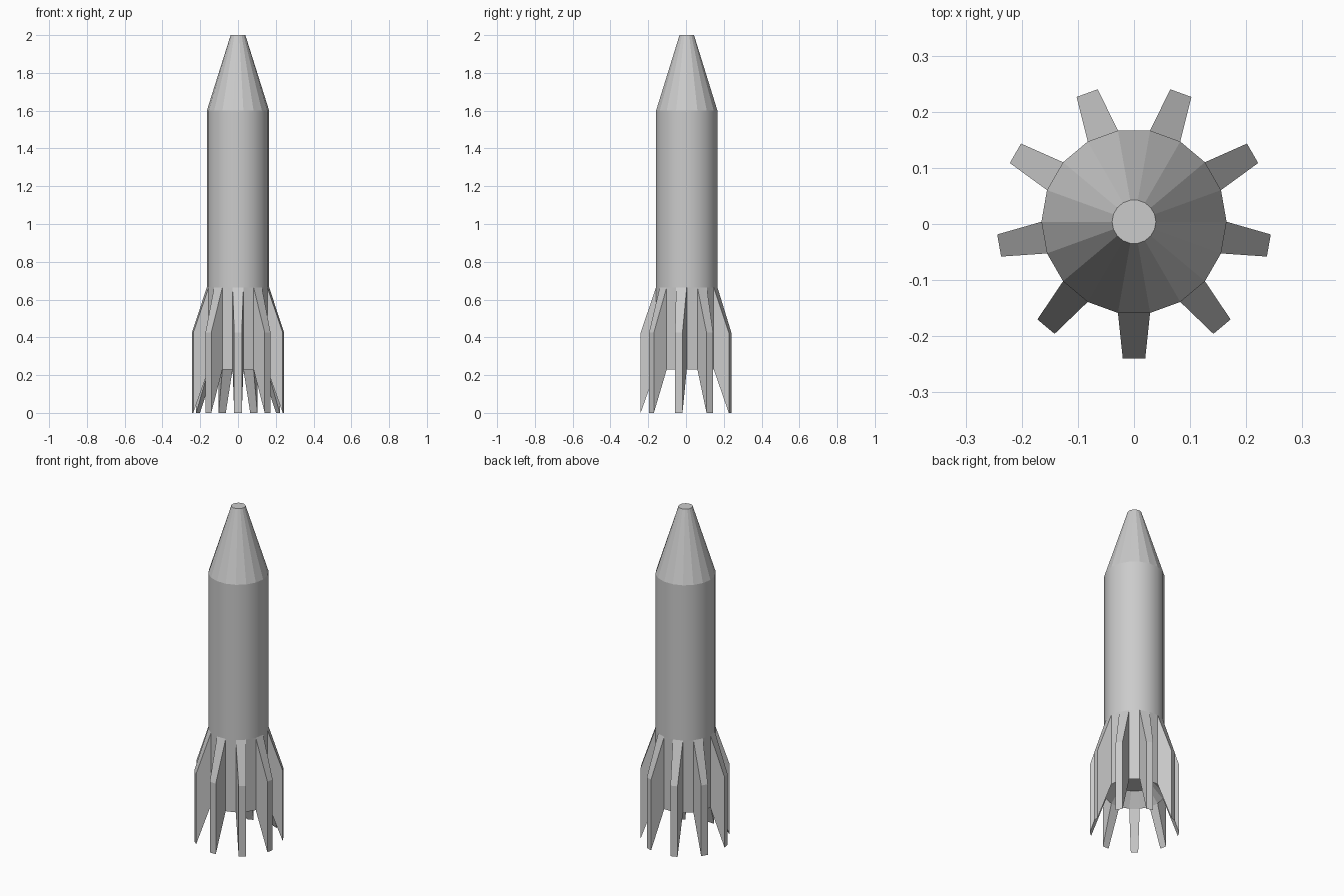
import bpy, bmesh
from math import sin, cos, tau, pi, radians
from mathutils import Vector

if "Cube" in bpy.data.objects:
    bpy.data.objects.remove(bpy.data.objects["Cube"])

SIDES = 18
CY = 0.004      # the odd fin count shifts the axis slightly
R = 0.165       # hull radius


def loft(bm, profile, cap_start=False, cap_end=False):
    """Stack rings of (radius, z); return the side faces per band."""
    rings = [[bm.verts.new((r * cos(tau * i / SIDES), r * sin(tau * i / SIDES), z))
              for i in range(SIDES)] for r, z in profile]
    bands = []
    for a, b in zip(rings, rings[1:]):
        bands.append([bm.faces.new((a[i], a[(i + 1) % SIDES], b[(i + 1) % SIDES], b[i]))
                      for i in range(SIDES)])
    if cap_start:
        bm.faces.new(rings[0][::-1])
    if cap_end:
        bm.faces.new(rings[-1])
    return bands


def finish(bm, name):
    bm.normal_update()
    mesh = bpy.data.meshes.new(name)
    bm.to_mesh(mesh)
    bm.free()
    obj = bpy.data.objects.new(name, mesh)
    obj.location.y = CY
    bpy.context.collection.objects.link(obj)
    return obj


# Hull with recessed engine well; upper tube is smooth shaded
bm = bmesh.new()
well, tail, tube = loft(bm, [(0.10, 0.305), (R, 0.23), (R, 0.665), (R, 1.6)], cap_start=True)
for f in tube:
    f.smooth = True

# Nine fins, pulled out of every other tail face
bm.normal_update()
for k in range(9):
    ang = radians(30 + 40 * k)
    out = Vector((cos(ang), sin(ang), 0))
    side = Vector((-sin(ang), cos(ang), 0))
    face = next(f for f in tail if f.is_valid and f.normal.dot(out) > 0.999)
    tip = bmesh.ops.extrude_discrete_faces(bm, faces=[face])["faces"][0]
    for v in tip.verts:
        s = 0.02 if v.co.dot(side) > 0 else -0.02
        z = 0.425 if v.co.z > 0.5 else 0.0
        v.co = out * 0.244 + side * s + Vector((0, 0, z))
finish(bm, "hull_with_fins")

# Faceted nose cone with a flat tip
bm = bmesh.new()
loft(bm, [(R, 1.6), (0.039, 2.0)], cap_end=True)
finish(bm, "nose_cone")
